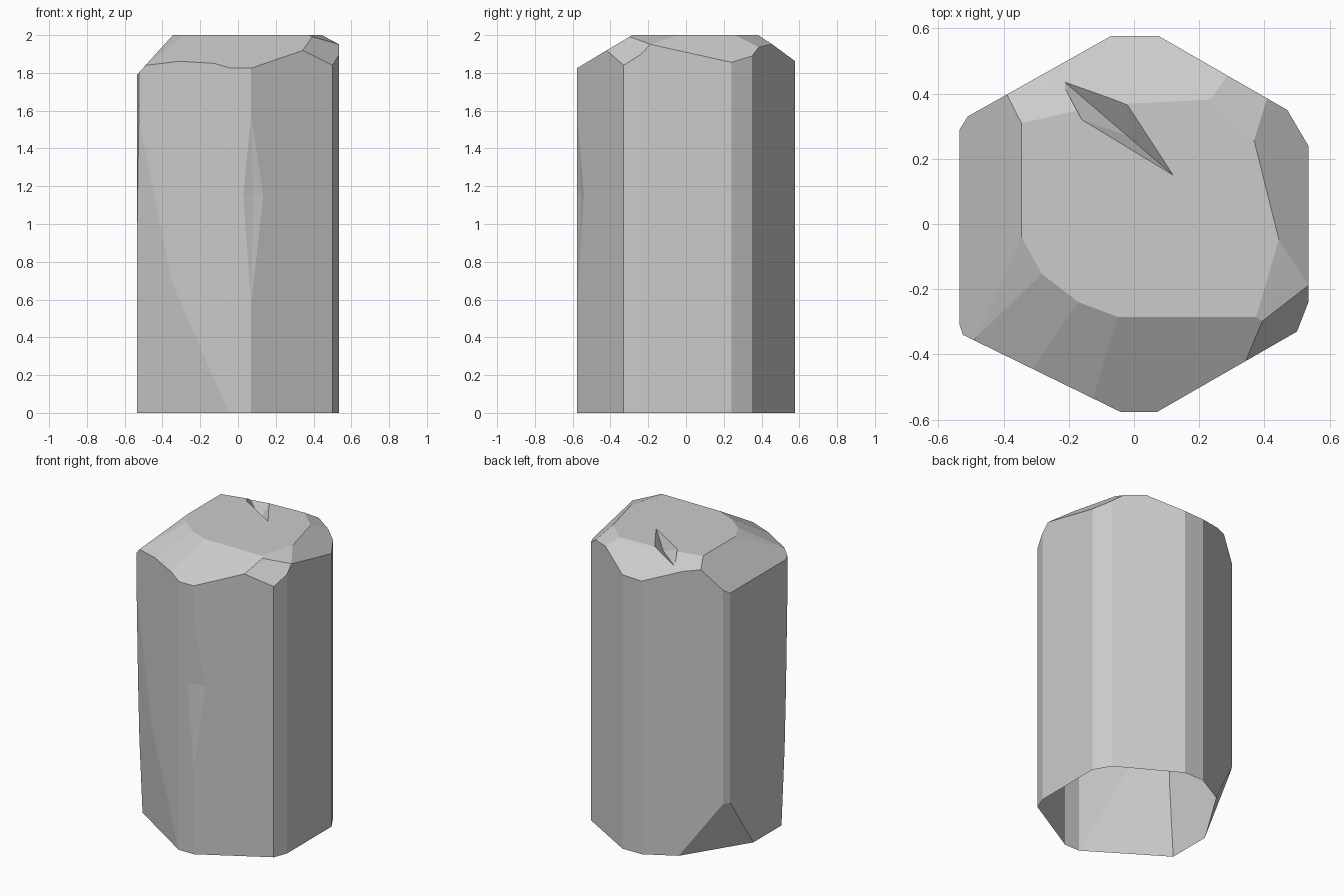
import bpy, bmesh
from mathutils import Vector

if "Cube" in bpy.data.objects:
    bpy.data.objects.remove(bpy.data.objects["Cube"])

CENTRE = Vector((0, 0, 1))


def hull_object(name, points):
    """Convex solid around a handful of points."""
    bm = bmesh.new()
    for p in points:
        bm.verts.new(p)
    res = bmesh.ops.convex_hull(bm, input=bm.verts[:])
    loose = [v for v in bm.verts if not v.link_faces]
    bmesh.ops.delete(bm, geom=loose, context='VERTS')
    bmesh.ops.recalc_face_normals(bm, faces=bm.faces[:])
    me = bpy.data.meshes.new(name)
    bm.to_mesh(me)
    bm.free()
    ob = bpy.data.objects.new(name, me)
    bpy.context.collection.objects.link(ob)
    return ob


def chip(bm, a, b, c):
    """Slice off everything outside the plane through three points."""
    a, b, c = Vector(a), Vector(b), Vector(c)
    n = (b - a).cross(c - a).normalized()
    if n.dot(CENTRE - a) > 0:
        n.negate()
    bmesh.ops.bisect_plane(bm, geom=bm.verts[:] + bm.edges[:] + bm.faces[:], dist=1e-5,
                           plane_co=a, plane_no=n, clear_outer=True)
    rim = [e for e in bm.edges if e.is_boundary]
    if rim:
        bmesh.ops.holes_fill(bm, edges=rim, sides=0)


# Six-sided column with narrow corner bevels
outline = [(0.07, -0.577), (0.50, -0.33), (0.535, -0.24), (0.535, 0.24), (0.47, 0.35),
           (0.075, 0.577), (-0.07, 0.577), (-0.51, 0.33), (-0.535, 0.29),
           (-0.535, -0.31), (-0.525, -0.34), (-0.04, -0.577)]
bm = bmesh.new()
base = bm.faces.new([bm.verts.new((x, y, 0)) for x, y in outline])
ext = bmesh.ops.extrude_face_region(bm, geom=[base], use_keep_orig=True)
bmesh.ops.translate(bm, vec=(0, 0, 2),
                    verts=[g for g in ext['geom'] if isinstance(g, bmesh.types.BMVert)])
bmesh.ops.recalc_face_normals(bm, faces=bm.faces[:])

# Broken top edges
chip(bm, (-0.345, 0, 2), (-0.345, 0.3, 2), (-0.535, 0, 1.79))          # left
chip(bm, (0, -0.285, 2), (0.3, -0.285, 2), (0, -0.577, 1.825))         # front
chip(bm, (0, 0.37, 2), (0.2, 0.38, 2), (0, 0.577, 1.86))               # back
chip(bm, (-0.30, -0.14, 2), (-0.17, -0.24, 2), (-0.35, -0.43, 1.855))  # front left
chip(bm, (0.37, 0.25, 2), (0.44, -0.03, 2), (0.535, 0.2, 1.865))       # right
chip(bm, (0.435, -0.08, 2), (0.375, -0.285, 2), (0.535, -0.2, 1.95))   # right front
chip(bm, (0.42, -0.31, 1.95), (0.515, -0.22, 1.94), (0.52, -0.3, 1.85))
chip(bm, (0.24, 0.375, 2), (0.365, 0.26, 2), (0.40, 0.37, 1.945))      # back right
chip(bm, (-0.34, 0.31, 2), (-0.21, 0.34, 2), (-0.30, 0.44, 1.94))      # back left
chip(bm, (-0.345, -0.04, 2), (-0.29, -0.14, 2), (-0.37, -0.14, 1.96))
chip(bm, (-0.17, -0.24, 2), (-0.05, -0.285, 2), (-0.14, -0.335, 1.955))

# Worn lower front-left side and broken foot corner
chip(bm, (-0.525, -0.34, 1.55), (-0.35, -0.426, 0.7), (-0.53, -0.305, 0.68))
chip(bm, (-0.35, -0.426, 0.7), (-0.05, -0.572, 0), (-0.53, -0.265, 0))
chip(bm, (-0.525, 0.31, 0.37), (-0.27, 0.465, 0), (-0.535, 0.04, 0))

bmesh.ops.recalc_face_normals(bm, faces=bm.faces[:])
me = bpy.data.meshes.new("rock_column")
bm.to_mesh(me)
bm.free()
column = bpy.data.objects.new("rock_column", me)
bpy.context.collection.objects.link(column)

# Crack in the top and shallow dent in the front corner
rim = [(-0.23, 0.45, 1.95), (0.12, 0.15, 2.0), (-0.02, 0.365, 2.0), (-0.16, 0.32, 2.0)]
crack = hull_object("crack_cutter", rim + [(x, y, 2.1) for x, y, z in rim] + [(-0.02, 0.27, 1.93)])
dent = hull_object("dent_cutter", [(0.08, -0.555, 1.15), (0.025, -0.578, 1.15), (0.135, -0.54, 1.15),
                                   (0.07, -0.578, 0.55), (0.07, -0.578, 1.6),
                                   (0.02, -0.65, 1.15), (0.14, -0.65, 1.15)])
for cutter in (crack, dent):
    cutter.hide_render = True
    mod = column.modifiers.new(cutter.name, 'BOOLEAN')
    mod.operation = 'DIFFERENCE'
    mod.solver = 'EXACT'
    mod.object = cutter
baked = bpy.data.meshes.new_from_object(
    column.evaluated_get(bpy.context.evaluated_depsgraph_get()))
column.modifiers.clear()
column.data = baked
for cutter in (crack, dent):
    bpy.data.objects.remove(cutter)

# Open underside
bm = bmesh.new()
bm.from_mesh(baked)
bottom = [f for f in bm.faces if all(abs(v.co.z) < 1e-4 for v in f.verts)]
bmesh.ops.delete(bm, geom=bottom, context='FACES')
bm.to_mesh(baked)
bm.free()
